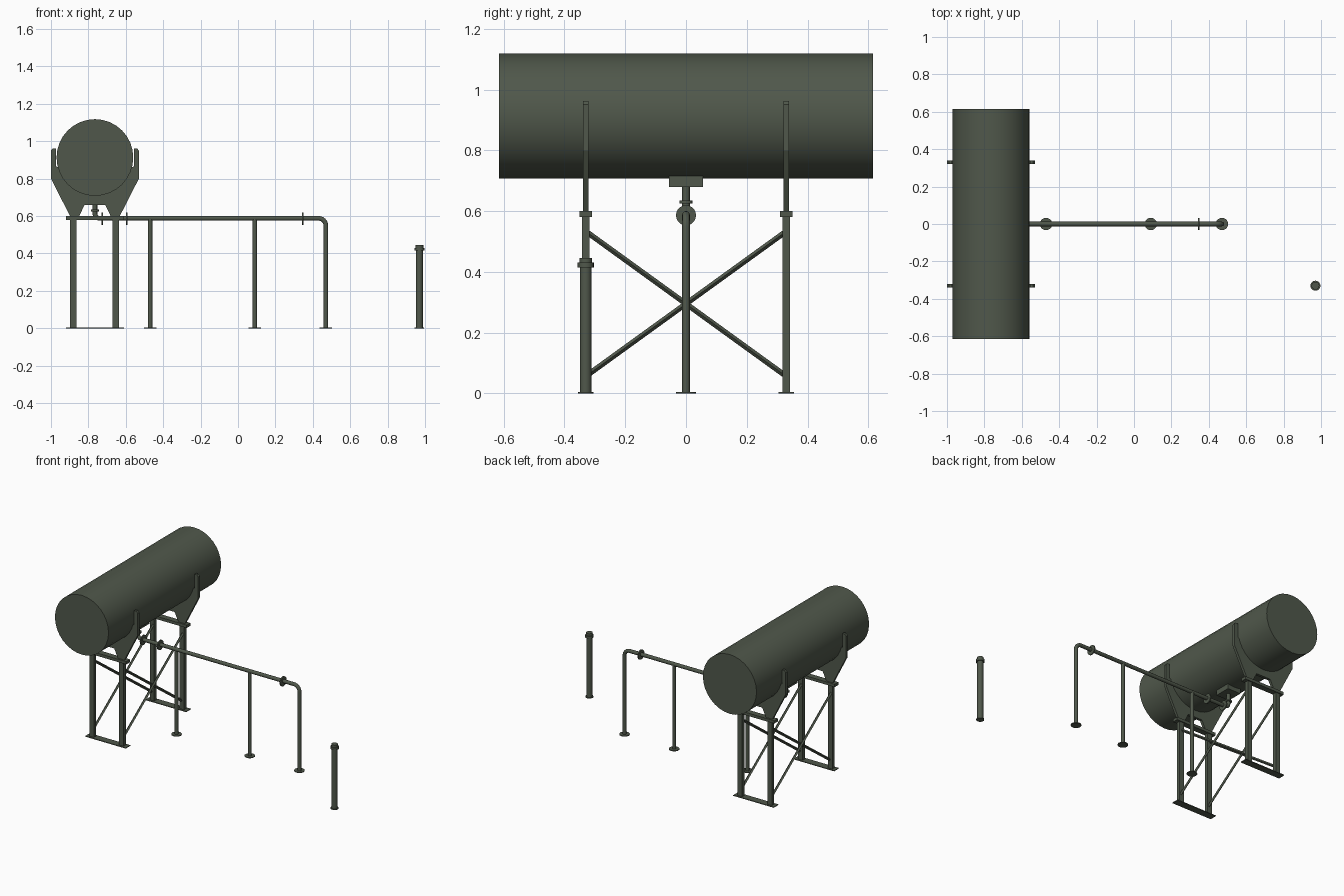
import bpy, bmesh, math
from mathutils import Vector

if "Cube" in bpy.data.objects:
    bpy.data.objects.remove(bpy.data.objects["Cube"])

TX, TZ, TR = -0.765, 0.913, 0.205   # tank axis and radius
PZ = 0.588                          # pipe height

mat = bpy.data.materials.new("olive_green_paint")
mat.diffuse_color = (0.08, 0.097, 0.07, 1)
mat.use_nodes = True
mat.node_tree.nodes["Principled BSDF"].inputs["Base Color"].default_value = mat.diffuse_color


def finish(bm, name, smooth=False):
    bmesh.ops.recalc_face_normals(bm, faces=bm.faces)
    me = bpy.data.meshes.new(name)
    bm.to_mesh(me)
    bm.free()
    me.materials.append(mat)
    ob = bpy.data.objects.new(name, me)
    bpy.context.collection.objects.link(ob)
    if smooth:
        bpy.ops.object.select_all(action='DESELECT')
        ob.select_set(True)
        bpy.context.view_layer.objects.active = ob
        bpy.ops.object.shade_smooth_by_angle(angle=math.radians(35))
    return ob


def box(name, x, y, z):
    bm = bmesh.new()
    bmesh.ops.create_cube(bm, size=1)
    for v in bm.verts:
        for i, (a, b) in enumerate((x, y, z)):
            v.co[i] = a if v.co[i] < 0 else b
    return finish(bm, name)


def rod(name, a, b, r, n=16):
    a, b = Vector(a), Vector(b)
    bm = bmesh.new()
    bmesh.ops.create_cone(bm, cap_ends=True, segments=n, radius1=r, radius2=r,
                          depth=(b - a).length)
    q = Vector((0, 0, 1)).rotation_difference((b - a).normalized())
    for v in bm.verts:
        v.co = q @ v.co + (a + b) / 2
    return finish(bm, name, n > 8)


def tube(name, pts, r, n=12):
    # sweep a ring along a path lying in the xz plane
    pts = [Vector(p) for p in pts]
    bm = bmesh.new()
    rings = []
    for i, p in enumerate(pts):
        t = (pts[min(i + 1, len(pts) - 1)] - pts[max(i - 1, 0)]).normalized()
        side = Vector((0, 1, 0))
        up = t.cross(side)
        rings.append([bm.verts.new(p + r * (math.cos(k * math.tau / n) * side +
                                            math.sin(k * math.tau / n) * up))
                      for k in range(n)])
    for a, b in zip(rings, rings[1:]):
        for k in range(n):
            bm.faces.new((a[k], a[(k + 1) % n], b[(k + 1) % n], b[k]))
    bm.faces.new(rings[0])
    bm.faces.new(rings[-1])
    return finish(bm, name, True)


def saddle(name, y):
    # right half of the outline, from the bottom centre outward to the arm tip
    half = [(0.055, 0.66), (0.085, 0.598), (0.132, 0.598), (0.235, 0.80),
            (0.235, 0.95), (0.225, 0.962), (0.208, 0.962), (0.208, 0.866)]
    arc = [(0.203 * math.cos(a), TZ - 0.203 * math.sin(a))
           for a in [math.radians(15 + 150 * i / 24) for i in range(25)]]
    prof = half + arc + [(-x, z) for x, z in reversed(half)]
    bm = bmesh.new()
    f = bm.faces.new([bm.verts.new((TX + x, y - 0.009, z)) for x, z in prof])
    ext = bmesh.ops.extrude_face_region(bm, geom=[f])
    for v in ext['geom']:
        if isinstance(v, bmesh.types.BMVert):
            v.co.y += 0.018
    bmesh.ops.triangulate(bm, faces=[f for f in bm.faces if len(f.verts) > 4])
    return finish(bm, name)


# tank
rod("tank", (TX, -0.615, TZ), (TX, 0.615, TZ), TR, 32)

# stand frames
legs = (-0.88, -0.653)
for y, tag in ((-0.33, "front"), (0.33, "back")):
    saddle(tag + "_saddle", y)
    box(tag + "_top_beam", (-0.92, -0.61), (y - 0.02, y + 0.02), (0.58, 0.6))
    box(tag + "_base_plate", (-0.92, -0.61), (y - 0.025, y + 0.025), (0, 0.005))
    for x in legs:
        box(tag + "_leg", (x - 0.017, x + 0.017), (y - 0.013, y + 0.013), (0.004, 0.582))

# cross braces on both sides
for x in legs:
    for s in (1, -1):
        rod("cross_brace", (x + 0.005 * s, -0.325 * s, 0.06),
            (x + 0.005 * s, 0.325 * s, 0.53), 0.009, 4)

# outlet under the tank
box("outlet_box", (TX - 0.05, TX + 0.05), (-0.056, 0.056), (0.68, 0.716))
rod("outlet_flange", (TX, 0, 0.625), (TX, 0, 0.635), 0.022)


def bend(cx, cz, r, a0, a1, n=6):
    return [(cx + r * math.cos(math.radians(a0 + (a1 - a0) * i / n)), 0,
             cz + r * math.sin(math.radians(a0 + (a1 - a0) * i / n))) for i in range(n + 1)]


# supply pipe: outlet, long run and downpipe
tube("supply_pipe",
     [(TX, 0, 0.69)] + bend(TX + 0.025, PZ + 0.025, 0.025, 180, 270)
     + bend(0.43, PZ - 0.04, 0.04, 90, 0) + [(0.47, 0, 0)], 0.0125)
for x in (-0.725, -0.595, 0.345):
    rod("pipe_flange", (x - 0.004, 0, PZ - 0.002), (x + 0.004, 0, PZ - 0.002), 0.033, 20)

# pipe supports and foot discs
for x in (-0.47, 0.09):
    rod("pipe_support", (x, 0, 0), (x, 0, PZ), 0.012)
for x in (-0.47, 0.09, 0.47):
    rod("foot_disc", (x, 0, 0), (x, 0, 0.005), 0.033, 20)

# free-standing post with cap
for name, z0, z1, r in (("post_foot", 0, 0.005, 0.025), ("post", 0, 0.42, 0.019),
                        ("post_collar", 0.415, 0.43, 0.027), ("post_cap", 0.43, 0.446, 0.021)):
    rod(name, (0.97, -0.33, z0), (0.97, -0.33, z1), r)
